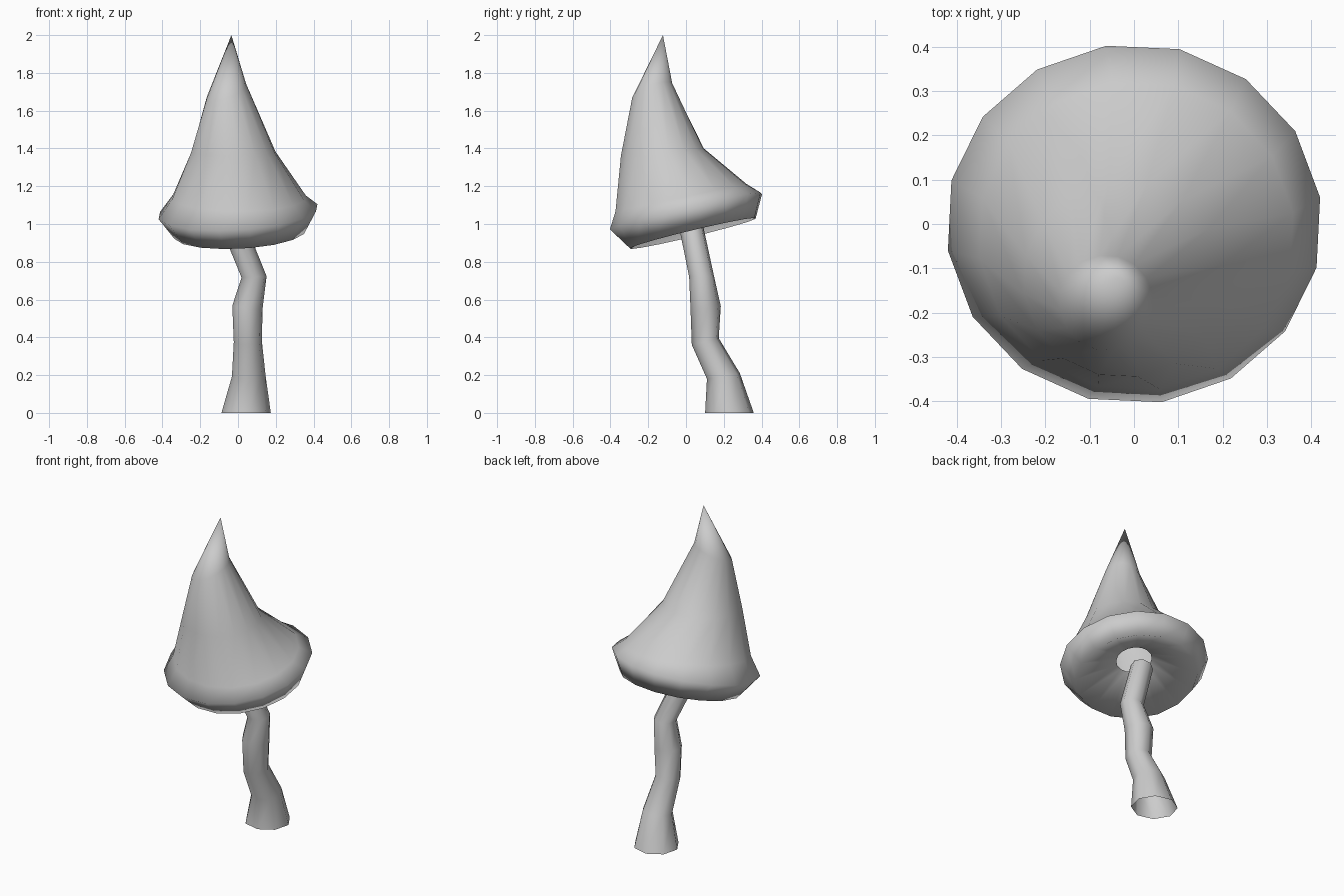
import bpy, bmesh
from math import cos, sin, pi, radians


def loft(name, rings, sides, phase=0.0, tip=None):
    """Bridge tilted elliptical rings (cx, cy, cz, rx, ry, slope_x, slope_y)."""
    bm = bmesh.new()
    loops = []
    for cx, cy, cz, rx, ry, sx, sy in rings:
        loop = []
        for i in range(sides):
            a = phase + 2 * pi * i / sides
            dx, dy = rx * cos(a), ry * sin(a)
            loop.append(bm.verts.new((cx + dx, cy + dy, cz + sx * dx + sy * dy)))
        loops.append(loop)
    for lo, hi in zip(loops, loops[1:]):
        for i in range(sides):
            j = (i + 1) % sides
            bm.faces.new((lo[i], lo[j], hi[j], hi[i]))
    if tip:
        top = bm.verts.new(tip)
        for i in range(sides):
            bm.faces.new((loops[-1][i], loops[-1][(i + 1) % sides], top))
    for f in bm.faces:
        f.smooth = True
    mesh = bpy.data.meshes.new(name)
    bm.to_mesh(mesh)
    bm.free()
    obj = bpy.data.objects.new(name, mesh)
    bpy.context.collection.objects.link(obj)
    return obj


# crooked stem, open at the base
loft("stem", [
    (0.043, 0.230, 0.000, 0.132, 0.130, 0.00, 0.00),
    (0.057, 0.198, 0.195, 0.090, 0.088, 0.00, 0.17),
    (0.052, 0.102, 0.378, 0.075, 0.072, 0.00, 0.25),
    (0.050, 0.104, 0.560, 0.081, 0.081, -0.10, 0.05),
    (0.085, 0.083, 0.720, 0.067, 0.067, 0.05, 0.00),
    (-0.045, 0.016, 1.040, 0.062, 0.064, 0.30, 0.10),
], 8, radians(8), )

# cap: underside hole, gill funnel, lower lip, wide rim, bent cone
loft("cap", [
    (0.000, 0.000, 1.080, 0.100, 0.100, 0.06, 0.24),
    (0.010, 0.035, 0.950, 0.350, 0.337, 0.05, 0.24),
    (0.000, 0.000, 1.065, 0.425, 0.407, 0.06, 0.24),
    (0.005, -0.027, 1.140, 0.358, 0.350, 0.00, 0.21),
    (-0.025, -0.125, 1.380, 0.226, 0.222, 0.00, 0.09),
    (-0.062, -0.178, 1.700, 0.106, 0.108, 0.35, 0.35),
], 16, radians(8.5), tip=(-0.035, -0.122, 2.0))
